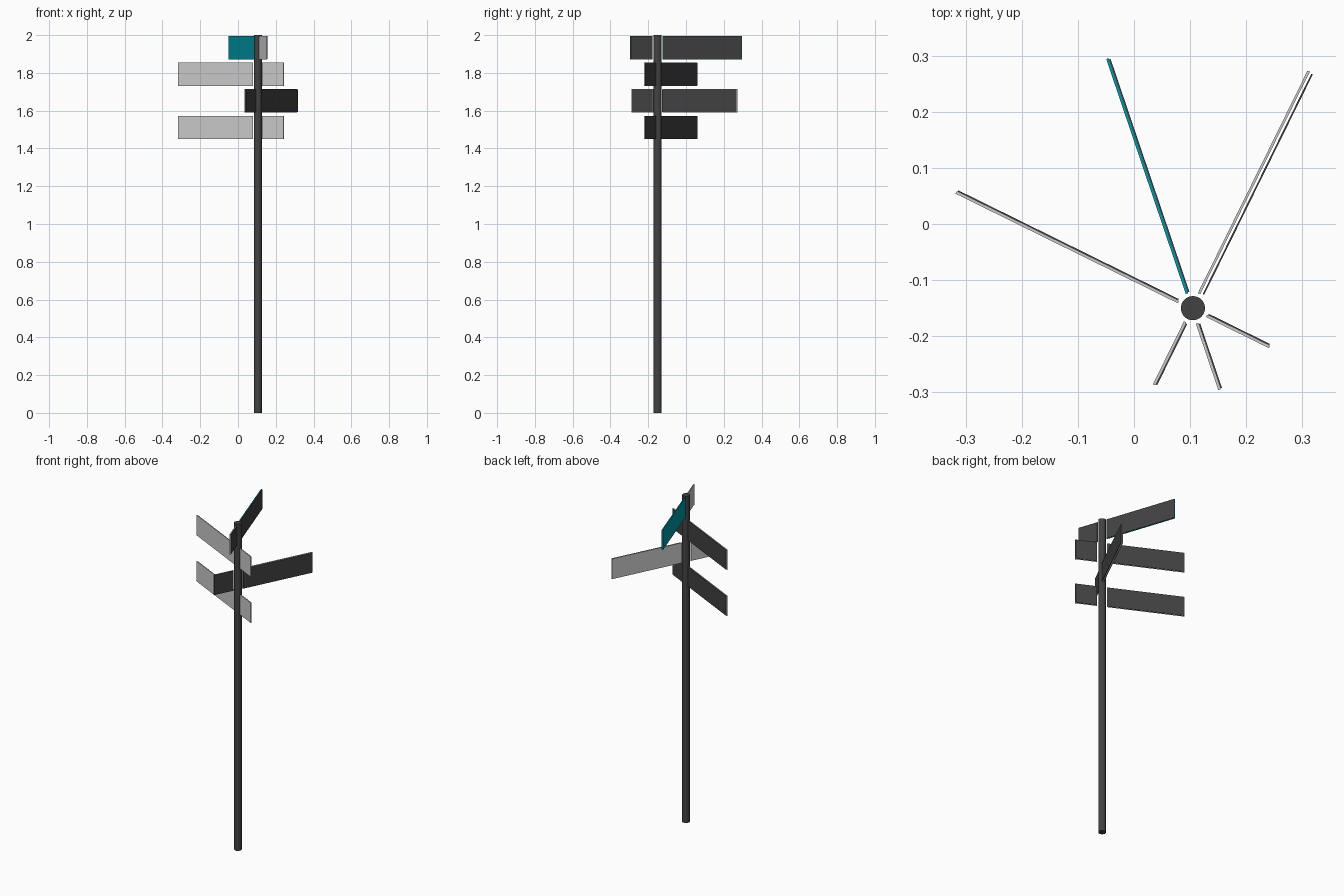
import bpy, math
from mathutils import Matrix, Vector

if "Cube" in bpy.data.objects:
    bpy.data.objects.remove(bpy.data.objects["Cube"])

POLE = Vector((0.105, -0.15, 0))


def material(name, color):
    m = bpy.data.materials.new(name)
    m.diffuse_color = color
    m.use_nodes = True
    m.node_tree.nodes["Principled BSDF"].inputs["Base Color"].default_value = m.diffuse_color
    return m


dark = material("dark_metal", (0.055, 0.055, 0.055, 1))
teal = material("teal_paint", (0.0, 0.32, 0.4, 1))

# Round pole
bpy.ops.mesh.primitive_cylinder_add(vertices=32, radius=0.0215, depth=2.0,
                                    location=(POLE.x, POLE.y, 1.0))
pole = bpy.context.object
pole.name = "pole"
pole.data.materials.append(dark)
bpy.ops.object.shade_smooth_by_angle(angle=math.radians(40))


def plate(name, angle, start, end, side0, side1, z0, z1, mat=None):
    """Thin box radiating from the pole; side is measured to its left."""
    bpy.ops.mesh.primitive_cube_add(size=1)
    ob = bpy.context.object
    ob.name = name
    box = (Matrix.Translation(((start + end) / 2, (side0 + side1) / 2, (z0 + z1) / 2))
           @ Matrix.Diagonal((end - start, side1 - side0, z1 - z0, 1)))
    ob.data.transform(Matrix.Translation(POLE) @ Matrix.Rotation(angle, 4, 'Z') @ box)
    if mat:
        ob.data.materials.append(mat)


# Four signs: bottom height, tip direction, colour of long face, backing gap
signs = [
    ("top_sign", 1.872, (-0.151, 0.446), teal, 0),
    ("second_sign", 1.731, (-0.422, 0.208), None, 0),
    ("third_sign", 1.590, (0.208, 0.422), None, 0.004),
    ("bottom_sign", 1.449, (-0.422, 0.208), None, 0),
]
for name, z, (dx, dy), face_mat, gap in signs:
    a = math.atan2(dy, dx)
    for part, turn, length, flip, mat, g in (
            ("long", 0, 0.470, 1, face_mat, gap),
            ("short", math.pi, 0.153, -1, None, 0)):
        # Light face panel, with a slightly smaller dark backing panel behind
        f = sorted((0.004 * flip, -0.0005 * flip))
        b = sorted(((-0.0005 - g) * flip, (-0.0035 - g) * flip))
        plate(f"{name}_{part}_face", a + turn, 0.028, length, *f, z, z + 0.124, mat)
        plate(f"{name}_{part}_backing", a + turn, 0.030, length - 0.002, *b,
              z + 0.002, z + 0.122, dark)
